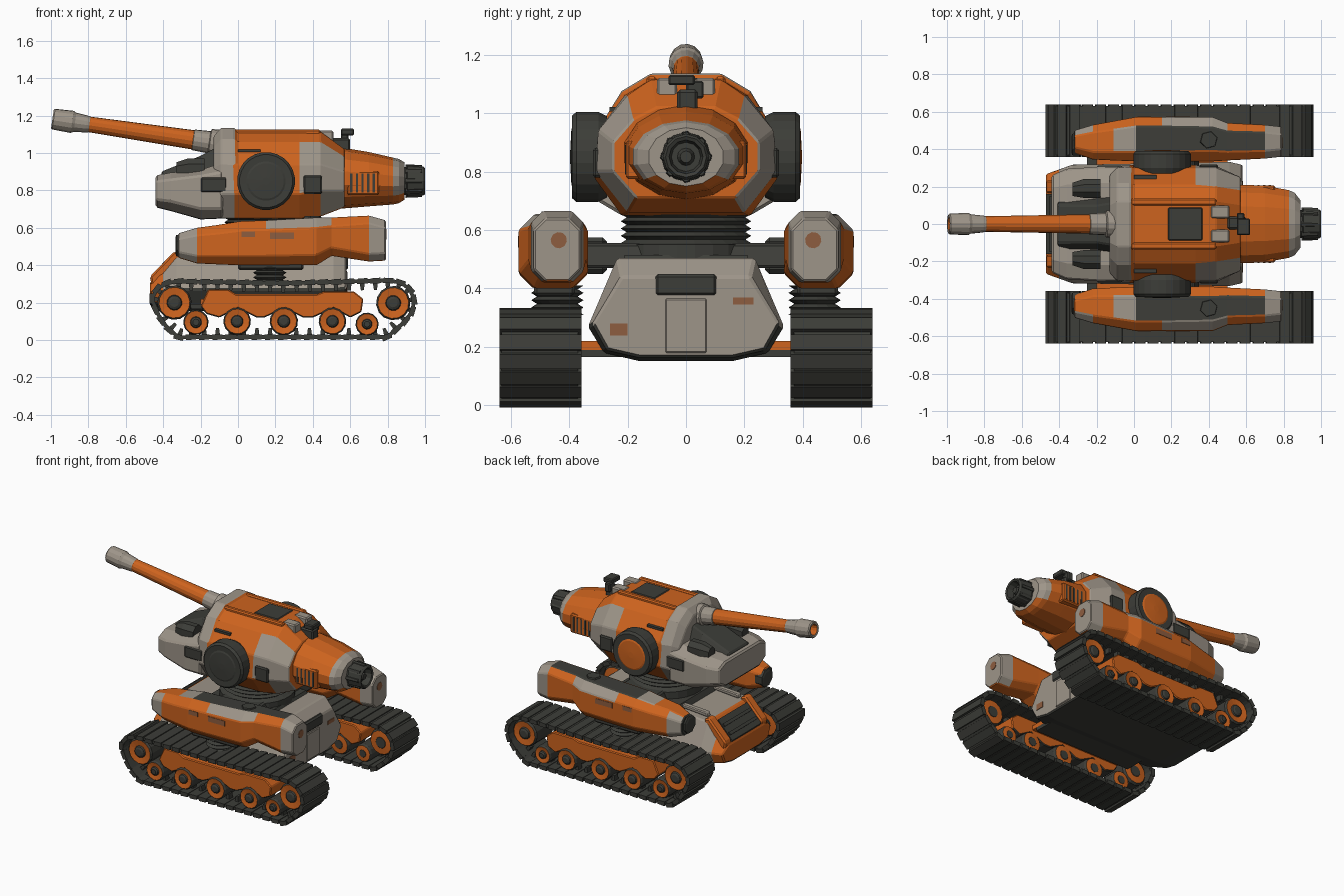
import bpy, bmesh, math
from mathutils import Vector

# ---- colours -------------------------------------------------------------
ORANGE, GREY, DARK, BROWN = range(4)
MATS = []
for nm, col in (("orange paint", (0.61, 0.125, 0.013)), ("warm grey paint", (0.34, 0.30, 0.25)),
                ("dark metal", (0.046, 0.047, 0.040)), ("brown patch", (0.27, 0.11, 0.05))):
    m = bpy.data.materials.new(nm)
    m.diffuse_color = (*col, 1)
    MATS.append(m)


# ---- helpers -------------------------------------------------------------
def finish(name, bm, rule, bevel=0.0):
    """Turn a bmesh into an object; rule is a colour, or a function of face centre and normal."""
    bmesh.ops.recalc_face_normals(bm, faces=bm.faces)
    bm.normal_update()
    for f in bm.faces:
        if callable(rule):
            f.material_index = rule(f.calc_center_median(), f.normal)
        elif isinstance(rule, int):
            f.material_index = rule
    me = bpy.data.meshes.new(name)
    bm.to_mesh(me)
    bm.free()
    for m in MATS:
        me.materials.append(m)
    ob = bpy.data.objects.new(name, me)
    bpy.context.collection.objects.link(ob)
    if bevel:
        b = ob.modifiers.new("bevel", 'BEVEL')
        b.width, b.segments, b.limit_method, b.angle_limit = bevel, 1, 'ANGLE', math.radians(28)


def add_loft(bm, rings, segmats=None):
    vs = [[bm.verts.new(p) for p in r] for r in rings]
    n = len(vs[0])
    for k in range(len(vs) - 1):
        for i in range(n):
            j = (i + 1) % n
            f = bm.faces.new((vs[k][i], vs[k][j], vs[k + 1][j], vs[k + 1][i]))
            f.material_index = segmats[k] if segmats else 0
    for ring, k in ((vs[0], 0), (vs[-1], -1)):
        bm.faces.new(ring).material_index = segmats[k] if segmats else 0


def loft(name, rings, rule, bevel=0.0):
    bm = bmesh.new()
    add_loft(bm, rings, rule if isinstance(rule, list) else None)
    finish(name, bm, rule, bevel)


def prism(name, prof, y0, y1, rule, bevel=0.0):
    loft(name, [[(x, y, z) for x, z in prof] for y in (y0, y1)], rule, bevel)


def box(name, x0, x1, y0, y1, z0, z1, rule, bevel=0.0):
    prism(name, [(x0, z0), (x1, z0), (x1, z1), (x0, z1)], y0, y1, rule, bevel)


def lathe(name, start, axis, prof, n=16):
    """prof: (distance, radius, colour of the segment that starts here)."""
    start, axis = Vector(start), Vector(axis).normalized()
    u = axis.orthogonal().normalized()
    v = axis.cross(u)
    ang = [2 * math.pi * (i + 0.5) / n for i in range(n)]
    rings = [[start + axis * d + (u * math.cos(a) + v * math.sin(a)) * r for a in ang] for d, r, _ in prof]
    loft(name, rings, [c for _, _, c in prof[:-1]])


def sym(x, half):
    """Cross-section mirrored across y = 0."""
    return [(x, y, z) for y, z in half] + [(x, -y, z) for y, z in reversed(half)]


def octa(x, s, y0, y1, z0, z1, c):
    p = [(y0 + c, z0), (y1 - c, z0), (y1, z0 + c), (y1, z1 - c), (y1 - c, z1), (y0 + c, z1), (y0, z1 - c), (y0, z0 + c)]
    return [(x, s * y, z) for y, z in p]


def resample(pts, n):
    pts = [Vector(p) for p in pts + pts[:1]]
    lens = [(b - a).length for a, b in zip(pts, pts[1:])]
    out = []
    for k in range(n):
        d, i = k * sum(lens) / n, 0
        while d > lens[i]:
            d -= lens[i]
            i += 1
        out.append(pts[i].lerp(pts[i + 1], d / lens[i]))
    return out


# ---- running gear, pods and side parts, both sides ------------------------
LOOP = [(-0.32, 0), (0.80, 0), (0.89, 0.07), (0.945, 0.14), (0.96, 0.21), (0.935, 0.28), (0.87, 0.325), (0.80, 0.335),
        (0.25, 0.32), (-0.33, 0.33), (-0.41, 0.315), (-0.46, 0.27), (-0.478, 0.21), (-0.44, 0.12), (-0.39, 0.05)]
for s, side in ((-1, "right"), (1, "left")):
    # track: wide link pads, belt and guide teeth
    bm = bmesh.new()
    pts = resample(LOOP, 46)
    n = len(pts)
    tang = [(pts[(i + 1) % n] - pts[i - 1]).normalized() for i in range(n)]
    for i in range(n):
        p, q, t, t2 = pts[i], pts[(i + 1) % n], tang[i], tang[(i + 1) % n]
        w, w2 = Vector((-t.y, t.x)), Vector((-t2.y, t2.x))
        belt = [p + w * 0.006, q + w2 * 0.006, q + w2 * 0.026, p + w * 0.026]
        pad = [p - t * 0.028, p + t * 0.024 + w * 0.003, p + t * 0.028 + w * 0.03, p - t * 0.03 + w * 0.03]
        tooth = [p - t * 0.014 + w * 0.02, p + t * 0.014 + w * 0.02, p + t * 0.008 + w * 0.065, p - t * 0.008 + w * 0.065]
        for quad, y0, y1 in ((belt, 0.37, 0.63), (pad, 0.358, 0.638), (tooth, 0.52, 0.56)):
            add_loft(bm, [[(a.x, s * y, a.y) for a in quad] for y in (y0, y1)])
    finish(side + " track", bm, DARK)
    # wheels: orange discs, dark tyre middle and hubs
    for i, (x, z, r) in enumerate(((-0.34, 0.2, 0.092), (0.83, 0.198, 0.092), (-0.225, 0.095, 0.068), (-0.005, 0.1, 0.074),
                                   (0.245, 0.1, 0.076), (0.505, 0.1, 0.074), (0.69, 0.085, 0.062))):
        lathe(f"{side} wheel {i}", (x, s * 0.39, z), (0, s, 0),
              [(0, r * 0.4, DARK), (0.002, r * 0.42, ORANGE), (0.005, r * 0.88, DARK), (0.02, r, DARK), (0.2, r, DARK),
               (0.212, r * 0.9, ORANGE), (0.205, r * 0.45, DARK), (0.215, r * 0.4, DARK), (0.222, r * 0.25, DARK)], 14)
    # suspension beam with scalloped lower edge
    prism(side + " suspension beam", [(-0.16, 0.27), (-0.05, 0.27), (-0.01, 0.245), (0.42, 0.245), (0.46, 0.26), (0.62, 0.26),
          (0.67, 0.22), (0.66, 0.15), (0.60, 0.12), (0.51, 0.17), (0.40, 0.12), (0.35, 0.12), (0.25, 0.17), (0.14, 0.12),
          (0.10, 0.12), (0.0, 0.17), (-0.10, 0.12), (-0.17, 0.14), (-0.2, 0.18)], s * 0.40, s * 0.59,
          lambda c, n: DARK if n.z < -0.3 else ORANGE, 0.006)
    box(side + " axle block", -0.2, 0.5, s * 0.26, s * 0.41, 0.19, 0.22, ORANGE)
    box(side + " axle base", -0.25, 0.5, s * 0.2, s * 0.36, 0.165, 0.192, DARK)

    # pod
    def pod_rule(c, nrm):
        if nrm.x < -0.95 or nrm.z < -0.9:
            return DARK if nrm.x < -0.95 else ORANGE
        if c.x > 0.70 or (c.x < -0.22 and nrm.y * s > 0.3):
            return GREY
        if nrm.z > 0.85:
            return DARK if c.x > 0 else GREY if c.x > -0.13 else ORANGE
        if nrm.z > 0.4 and nrm.y * s > 0 and 0.12 < c.x < 0.46:
            return GREY
        return ORANGE
    secs = ((-0.32, .38, .50, .44, .57, .03), (-0.22, .345, .53, .41, .60, .04), (-.11, .34, .55, .405, .615, .045),
            (0.01, .335, .572, .40, .635, .05), (0.15, .335, .572, .40, .64, .05), (0.42, .335, .572, .40, .655, .055),
            (0.5, .34, .54, .45, .655, .045), (0.7, .35, .53, .42, .665, .04), (0.79, .36, .52, .425, .64, .04))
    loft(side + " pod", [octa(x, s, *a) for x, *a in secs], pod_rule, 0.006)
    lathe(side + " pod front cap", (-0.28, s * 0.425, 0.505), (-1, 0, 0), [(0, .065, DARK), (.05, .062, DARK), (.055, .045, DARK)], 8)
    lathe(side + " pod hatch", (0.4, s * 0.45, 0.645), (0, 0, 1), [(0, .05, DARK), (.018, .045, DARK)], 6)
    lathe(side + " pod patch", (0.785, s * 0.435, 0.565), (1, 0, 0), [(0, .028, BROWN), (.008, .028, BROWN)], 10)
    box(side + " pod marking", 0.02, 0.09, s * 0.55, s * 0.575, 0.55, 0.58, BROWN)
    box(side + " pod camouflage", 0.17, 0.3, s * 0.56, s * 0.575, 0.54, 0.575, BROWN)
    # spring under pod and arm to the hull
    lathe(side + " spring", (0.17, s * 0.44, 0.31), (0, 0, 1),
          [(i * 0.0125, .07 if i % 2 else .09, DARK) for i in range(9)], 14)
    prism(side + " pod arm", [(0.0, 0.47), (0.35, 0.47), (0.32, 0.555), (0.03, 0.555)], s * 0.1, s * 0.37, DARK, 0.01)
    box(side + " arm joint", 0.05, 0.30, s * 0.27, s * 0.35, 0.45, 0.575, DARK, 0.015)
    box(side + " arm foot", 0.0, 0.35, s * 0.38, s * 0.52, 0.375, 0.43, DARK, 0.01)
    # turret side disc; the left one has an orange cap
    cap = ORANGE if s > 0 else DARK
    lathe(side + " side disc", (0.15, s * 0.27, 0.85), (0, s, 0),
          [(0, .14, DARK), (.03, .155, DARK), (.105, .155, DARK), (.12, .142, DARK), (.118, .105, cap), (.122, .095, cap),
           (.126, .02, cap)], 24)
    # turret side windows and small fittings
    box(side + " front window", -0.2, -0.06, s * 0.27, s * 0.312, 0.79, 0.87, DARK, 0.008)
    box(side + " rear window", 0.35, 0.45, s * 0.27, s * 0.318, 0.78, 0.88, DARK, 0.008)
    box(side + " top slot", 0.0, 0.12, s * 0.22, s * 0.262, 1.005, 1.02, DARK)
    loft(side + " cheek sensor", [octa(-0.33, s, .15, .22, .86, .95, .02), octa(-0.27, s, .14, .24, .86, .97, .03),
                                  octa(-0.18, s, .14, .24, .86, .97, .03)], DARK)
    # engine side vent
    box(side + " vent frame", 0.585, 0.755, s * 0.15, s * 0.206, 0.775, 0.905, ORANGE, 0.008)
    for i in range(5):
        box(f"{side} vent slit {i}", 0.60 + i * 0.03, 0.612 + i * 0.03, s * 0.19, s * 0.209, 0.79, 0.89, DARK)

# ---- hull ----------------------------------------------------------------
loft("hull", [sym(-0.47, [(.20, .31), (.27, .27), (.24, .20), (.15, .18)]),
              sym(-0.40, [(.215, .385), (.295, .27), (.26, .19), (.15, .165)]),
              sym(-0.33, [(.23, .45), (.32, .27), (.28, .18), (.16, .155)]),
              sym(0.51, [(.235, .505), (.335, .27), (.28, .18), (.16, .152)]),
              sym(0.58, [(.22, .44), (.32, .28), (.27, .19), (.16, .165)])],
     lambda c, n: DARK if n.z < -0.4 else ORANGE if c.x < -0.42 or (c.x < -0.34 and n.z > 0.6) else GREY, 0.008)
prism("nose grille", [(-0.462, 0.31), (-0.35, 0.425), (-0.36, 0.445), (-0.47, 0.328)], -0.16, 0.16, DARK)
for i in range(2):
    x, z = -0.44 + i * .045, 0.348 + i * .047
    prism(f"nose bar {i}", [(x, z), (x + .014, z + .015), (x + .002, z + .027), (x - .012, z + .012)], -0.15, 0.15, DARK)
for s in (-1, 1):
    # nose corner blocks and deck struts
    prism("nose corner", [(-0.46, 0.27), (-0.35, 0.30), (-0.30, 0.46), (-0.34, 0.475), (-0.47, 0.34)], s * 0.165, s * 0.235,
          ORANGE, 0.01)
    prism("deck strut", [(-0.30, 0.455), (-0.1, 0.47), (-0.1, 0.495), (-0.29, 0.485)], s * 0.15, s * 0.19, GREY, 0.006)
prism("hull deck", [(-0.12, 0.46), (0.40, 0.48), (0.38, 0.515), (-0.1, 0.5)], -0.21, 0.21, DARK)
box("rear hatch slot", 0.53, 0.588, -0.105, 0.105, 0.375, 0.45, DARK, 0.01)
box("rear lower panel", 0.57, 0.586, -0.07, 0.07, 0.18, 0.365, GREY, 0.004)
box("rear patch", 0.57, 0.584, 0.16, 0.23, 0.345, 0.37, BROWN)
box("rear patch low", 0.57, 0.584, -0.26, -0.2, 0.24, 0.28, BROWN)
# ribbed turret neck
lathe("turret neck", (0.15, 0, 0.49), (0, 0, 1),
      [(0, .24, DARK), (.06, .24, DARK)] + [(.065 + i * .0125, .205 if i % 2 else .225, DARK) for i in range(10)], 24)

# ---- turret --------------------------------------------------------------
FULL = [(.12, 1.115), (.21, 1.06), (.30, .94), (.315, .78), (.22, .65)]


def turret_rule(c, n):
    if c.x < -0.03:
        return GREY
    if c.x < 0.3 or abs(c.y) < 0.13:
        return ORANGE
    if n.z < -0.3:
        return ORANGE if c.x < 0.4 else GREY
    return ORANGE if c.z > 1.03 or (c.x > 0.45 and c.z > 0.98) else GREY


loft("turret body", [sym(-0.13, [(.10, 1.09), (.18, 1.03), (.26, .92), (.28, .78), (.2, .65)]),
                     sym(-0.09, [(.12, 1.135), (.22, 1.075), (.30, .94), (.31, .78), (.22, .65)]),
                     sym(-0.02, [(.12, 1.135), (.22, 1.075), (.305, .94), (.315, .78), (.22, .65)]),
                     sym(0.0, FULL), sym(0.33, FULL), sym(0.44, [(.12, 1.115), (.2, 1.06), (.3, .94), (.31, .8), (.2, .66)]),
                     sym(0.57, [(.1, 1.02), (.18, .98), (.25, .90), (.25, .80), (.17, .71)])], turret_rule, 0.006)
loft("turret front", [sym(-0.44, [(.19, .88), (.26, .85), (.26, .75), (.19, .71)]),
                      sym(-0.36, [(.21, .895), (.295, .86), (.295, .74), (.21, .69)]),
                      sym(-0.2, [(.22, .91), (.305, .88), (.305, .70), (.21, .645)]),
                      sym(-0.08, [(.22, .95), (.305, .90), (.305, .70), (.22, .65)])],
     lambda c, n: DARK if n.z < -0.9 else GREY, 0.01)
loft("mantlet", [sym(-0.41, [(.10, .90), (.15, .86)]), sym(-0.2, [(.10, 0.985), (.15, .88)]),
                 sym(-0.08, [(.12, 1.05), (.17, .9)])], DARK, 0.008)
# roof rails, hatch and sight
box("roof hatch", 0.18, 0.37, -0.09, 0.09, 1.08, 1.12, DARK, 0.008)
for s in (-1, 1):
    box("roof rail", -0.02, 0.44, s * 0.1, s * 0.135, 1.07, 1.125, ORANGE, 0.008)
    box("sight cheek plate", 0.41, 0.51, s * 0.03, s * 0.1, 1.05, 1.12, GREY, 0.008)
box("sight base", 0.50, 0.60, -0.03, 0.04, 1.0, 1.08, DARK, 0.01)
box("sight head", 0.55, 0.62, -0.06, 0.03, 1.095, 1.13, DARK, 0.006)
box("sight post", 0.55, 0.59, 0.0, 0.06, 1.05, 1.11, DARK, 0.006)

# ---- gun -----------------------------------------------------------------
lathe("gun barrel", (-0.10, 0, 1.05), (-0.79, 0, 0.117),
      [(0, .075, GREY), (.05, .072, GREY), (.055, .06, GREY), (.14, .056, GREY), (.142, .052, ORANGE), (.70, .042, ORANGE),
       (.702, .043, GREY), (.72, .046, GREY), (.78, .052, GREY), (.795, .06, GREY), (.895, .056, GREY), (.902, .05, GREY),
       (.90, .036, ORANGE), (.84, .034, DARK), (.84, .005, DARK)], 14)

# ---- rear engine ---------------------------------------------------------
rings = []
for x, cz, ry, rz in ((.48, .87, .19, .17), (.58, .865, .215, .16), (.70, .86, .21, .145), (.83, .85, .185, .125),
                      (.86, .85, .17, .118), (.89, .85, .13, .10)):
    rings.append([(x, ry * math.cos(a), cz + rz * math.sin(a)) for a in (2 * math.pi * (i + .5) / 14 for i in range(14))])
loft("engine housing", rings, lambda c, n: GREY if c.x > 0.83 and c.z > 0.77 else ORANGE)
lathe("exhaust nozzle", (0.86, 0, 0.85), (1, 0, 0),
      [(0, .075, DARK), (.04, .075, DARK), (.045, .085, DARK), (.13, .078, DARK), (.14, .07, DARK), (.135, .058, DARK),
       (.09, .05, DARK), (.09, .03, DARK), (.12, .02, DARK)], 12)
for i in range(8):
    a = 2 * math.pi * i / 8
    lathe(f"nozzle rib {i}", (0.895, 0.072 * math.cos(a), 0.85 + 0.072 * math.sin(a)), (1, 0, 0),
          [(0, .018, DARK), (.09, .014, DARK)], 6)
